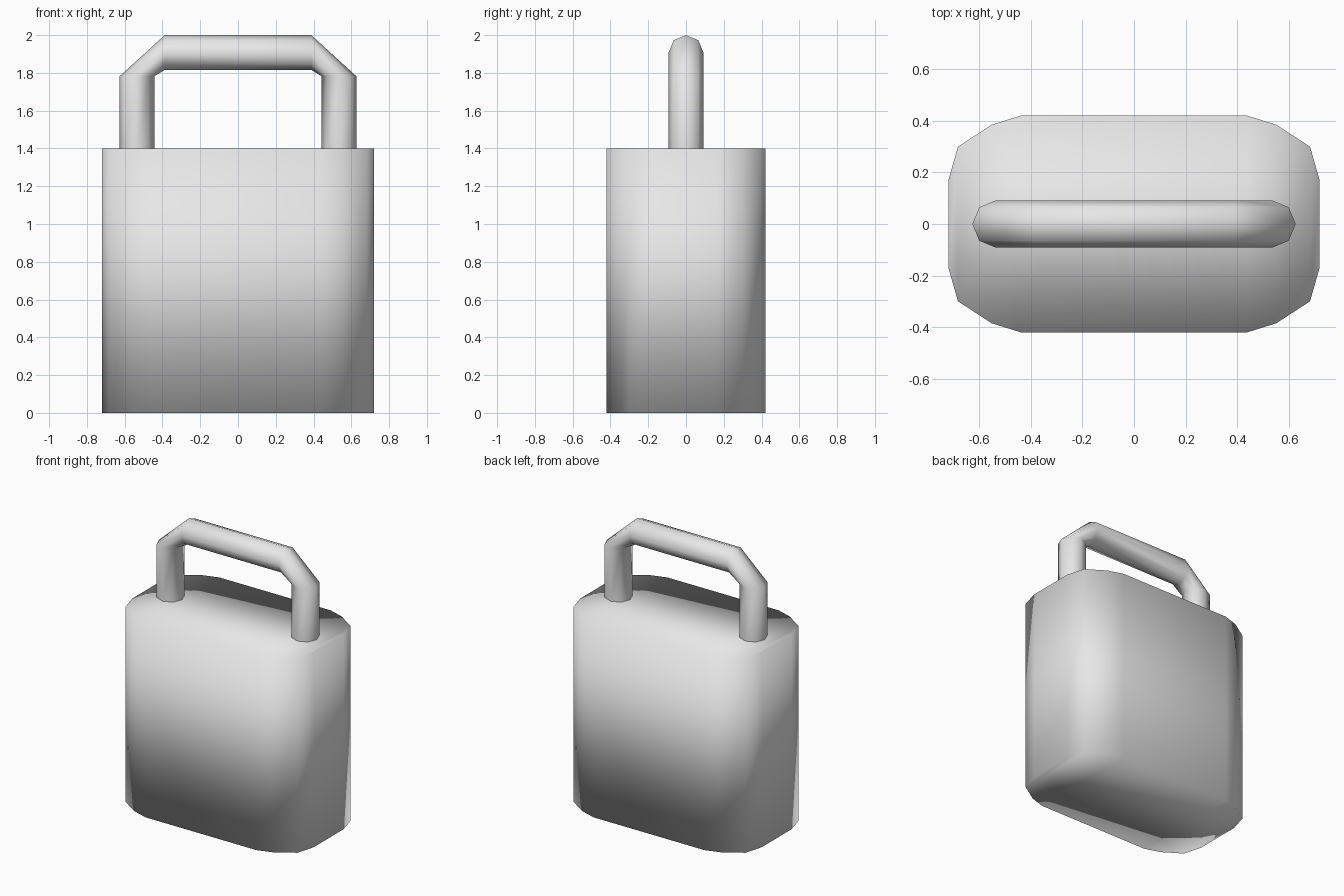
import bpy
import bmesh
from math import cos, sin, tau
from mathutils import Vector

cube = bpy.data.objects.get("Cube")
if cube:
    bpy.data.objects.remove(cube)

grey = bpy.data.materials.new("light grey")
grey.use_nodes = True
grey.diffuse_color = (0.8, 0.8, 0.8, 1)
grey.node_tree.nodes["Principled BSDF"].inputs["Base Color"].default_value = (0.8, 0.8, 0.8, 1)


def finish(bm, name):
    bmesh.ops.recalc_face_normals(bm, faces=bm.faces)
    for face in bm.faces:
        face.smooth = True
    mesh = bpy.data.meshes.new(name)
    bm.to_mesh(mesh)
    bm.free()
    mesh.materials.append(grey)
    obj = bpy.data.objects.new(name, mesh)
    bpy.context.collection.objects.link(obj)
    return obj


def bridge(bm, rings):
    for a, b in zip(rings, rings[1:]):
        n = len(a)
        for i in range(n):
            bm.faces.new((a[i], a[(i + 1) % n], b[(i + 1) % n], b[i]))


# Body: rounded block, capped with strips so the soft shading runs front to back
HEIGHT = 1.4
corner = [(0.72, 0.17), (0.683, 0.3), (0.552, 0.385), (0.44, 0.42)]
half = corner + [(-x, y) for x, y in reversed(corner)]
outline = half + [(x, -y) for x, y in reversed(half)]
bm = bmesh.new()
rings = [[bm.verts.new((x, y, z)) for x, y in outline] for z in (0, HEIGHT)]
bridge(bm, rings)
for ring in rings:
    for i in range(len(half) - 1):
        bm.faces.new((ring[i], ring[i + 1], ring[-i - 2], ring[-i - 1]))
finish(bm, "body")

# Handle: eight-sided tube with level rings on the legs and upright rings on the bar
RADIUS, SIDES = 0.092, 8
out, up = Vector((1, 0, 0)), Vector((0, 0, 1))
depth = Vector((0, 1, 0))
path = [((0.535, 0, HEIGHT), out), ((0.535, 0, 1.782), out), ((0.388, 0, 1.908), up)]
path += [((-x, y, z), Vector((-d.x, 0, d.z))) for (x, y, z), d in reversed(path)]
bm = bmesh.new()
rings = []
for centre, direction in path:
    angles = [tau * i / SIDES for i in range(SIDES)]
    rings.append([bm.verts.new(Vector(centre) + RADIUS * (cos(a) * direction + sin(a) * depth))
                  for a in angles])
bridge(bm, rings)
finish(bm, "handle")
